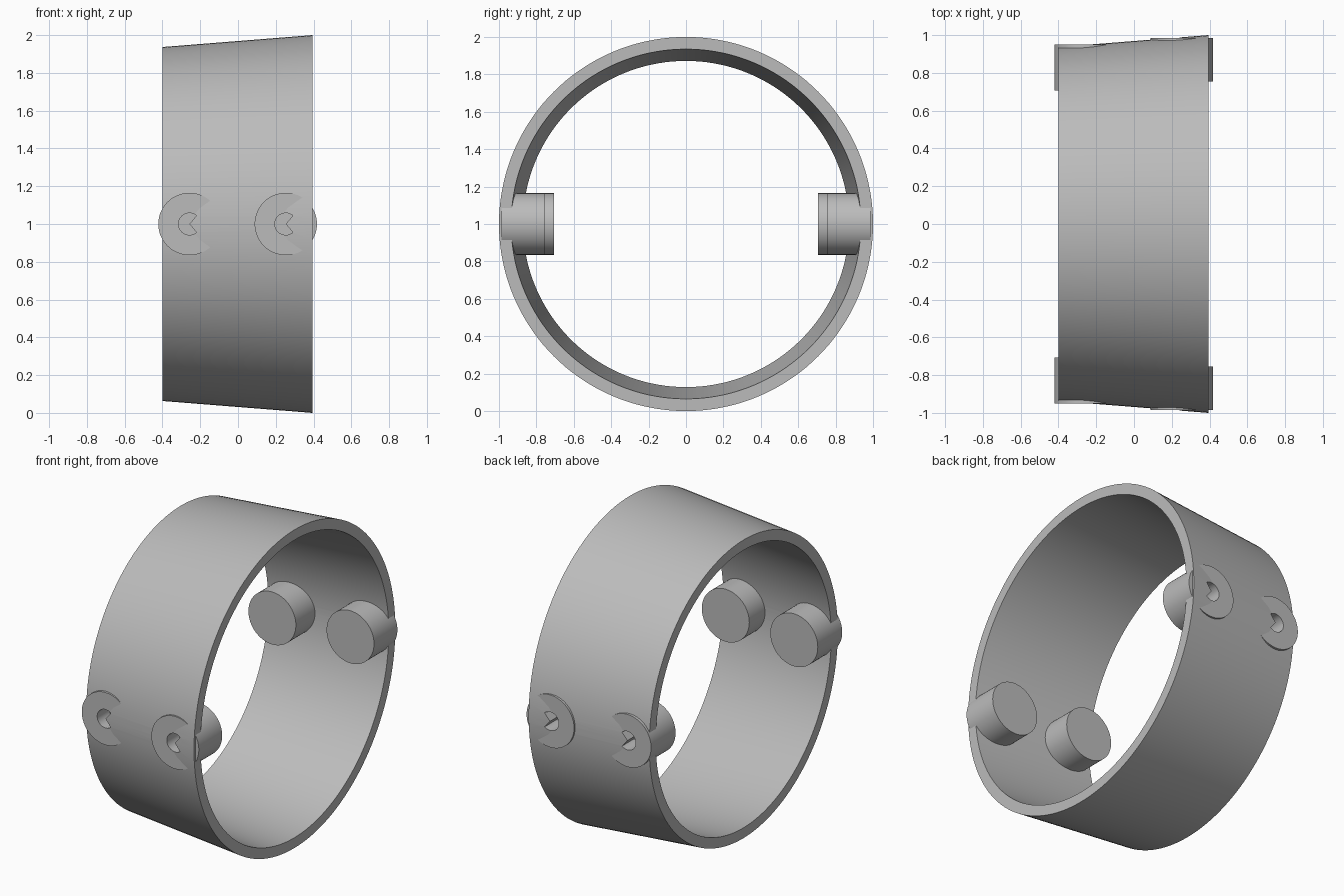
import bpy, bmesh, math
from mathutils import Matrix, Vector

if "Cube" in bpy.data.objects:
    bpy.data.objects.remove(bpy.data.objects["Cube"], do_unlink=True)

grey = bpy.data.materials.new("plain grey")
grey.use_nodes = True
GREY = (0.5, 0.5, 0.5, 1)
grey.diffuse_color = GREY
grey.node_tree.nodes["Principled BSDF"].inputs["Base Color"].default_value = GREY

R_BOSS, R_HOLE, HOLE_DEPTH = 0.165, 0.058, 0.12


def make_object(name, bm):
    bmesh.ops.recalc_face_normals(bm, faces=bm.faces)
    mesh = bpy.data.meshes.new(name)
    bm.to_mesh(mesh)
    bm.free()
    mesh.materials.append(grey)
    obj = bpy.data.objects.new(name, mesh)
    bpy.context.collection.objects.link(obj)
    return obj


def make_prism(name, outline, x, y0, y1):
    """Extrude an (x, z) outline along y, centred on x and z = 1."""
    bm = bmesh.new()
    face = bm.faces.new([bm.verts.new((x + px, y0, 1 + pz)) for px, pz in outline])
    new = bmesh.ops.extrude_face_region(bm, geom=[face])["geom"]
    verts = [g for g in new if isinstance(g, bmesh.types.BMVert)]
    bmesh.ops.translate(bm, verts=verts, vec=(0, y1 - y0, 0))
    return make_object(name, bm)


def arc(radius, start, end, steps):
    angles = [start + (end - start) * i / steps for i in range(steps + 1)]
    return [(radius * math.cos(a), radius * math.sin(a)) for a in angles]


def cut(obj, cutter):
    mod = obj.modifiers.new("hole", 'BOOLEAN')
    mod.operation, mod.solver, mod.object = 'DIFFERENCE', 'EXACT', cutter
    bpy.context.view_layer.objects.active = obj
    bpy.ops.object.modifier_apply(modifier=mod.name)


# Tapered ring: spin a slanted wall section about the x axis
bm = bmesh.new()
section = [(-0.4, 0.937), (0.394, 1.0), (0.394, 0.935), (-0.4, 0.872)]
verts = [bm.verts.new((x, 0, 1 + r)) for x, r in section]
edges = [bm.edges.new((verts[i], verts[i - 1])) for i in range(4)]
bmesh.ops.spin(bm, geom=verts + edges, cent=(0, 0, 1), axis=(1, 0, 0),
               angle=math.tau, steps=144, use_duplicate=False)
bmesh.ops.remove_doubles(bm, verts=bm.verts, dist=0.0005)
ring = make_object("tapered_ring", bm)
parts = [ring]

# Bosses through the wall, each with a notched blind hole on the outside
disc = arc(R_BOSS, 0, math.tau, 64)[:-1]
notched = [(0, 0)] + arc(R_HOLE, math.radians(50), math.radians(310), 32)
for side, side_name in ((-1, "front"), (1, "back")):
    for x, inner, outer, end_name in ((-0.257, 0.706, 0.949, "right"),
                                      (0.253, 0.754, 0.986, "left")):
        boss = make_prism(f"{side_name}_{end_name}_boss", disc, x, side * inner, side * outer)
        cutter = make_prism("hole_cutter", notched, x,
                            side * (outer - HOLE_DEPTH), side * (outer + 0.1))
        cut(boss, cutter)
        cut(ring, cutter)
        bpy.data.objects.remove(cutter, do_unlink=True)
        parts.append(boss)

# Smooth the round walls and keep the rims sharp
bpy.ops.object.select_all(action='DESELECT')
for part in parts:
    part.select_set(True)
bpy.context.view_layer.objects.active = ring
bpy.ops.object.shade_smooth_by_angle(angle=math.radians(30))
